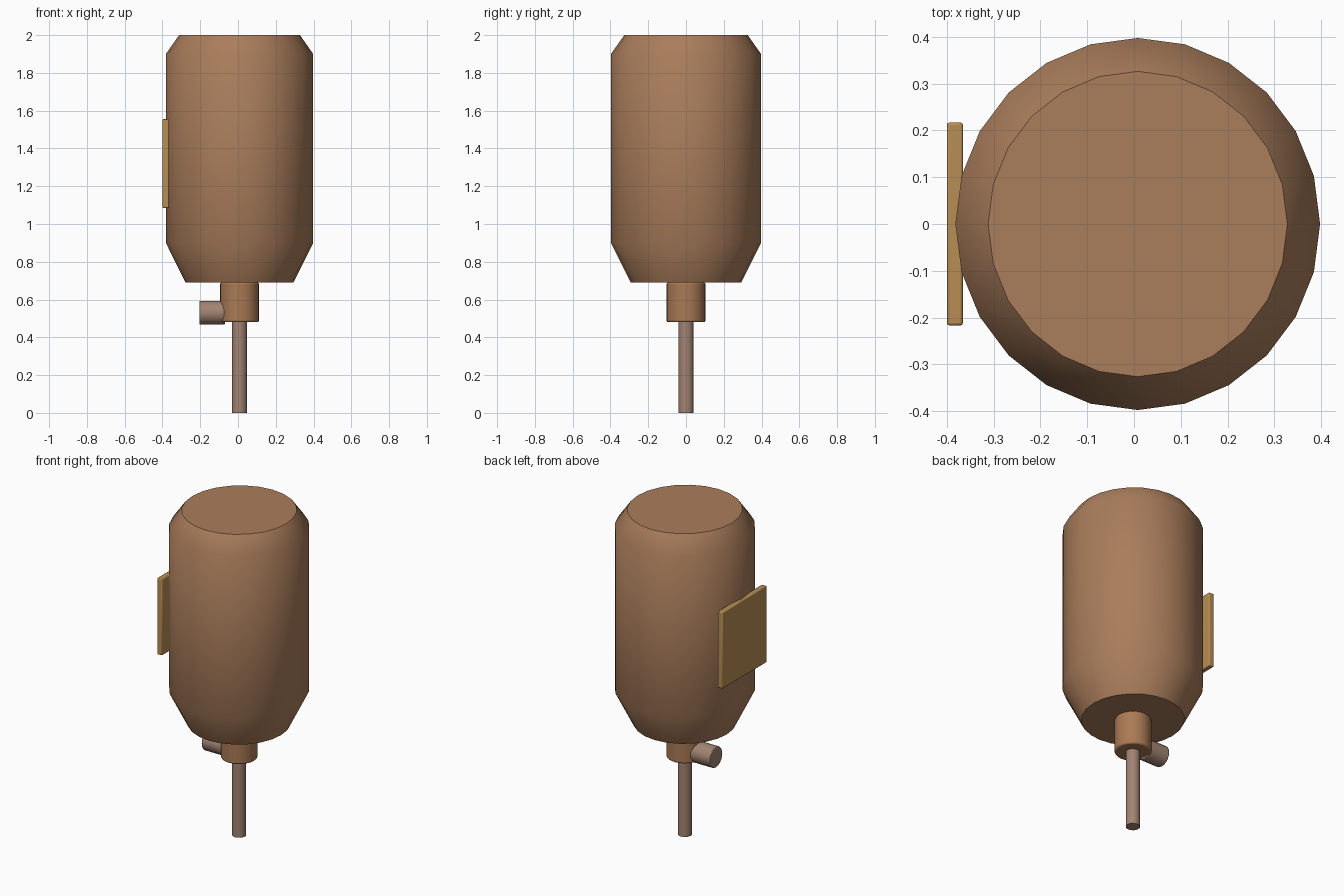
import bpy, bmesh, math
from mathutils import Matrix

if "Cube" in bpy.data.objects:
    bpy.data.objects.remove(bpy.data.objects["Cube"])

CX = 0.008  # axis of the tank


def material(name, rgb):
    m = bpy.data.materials.new(name)
    m.diffuse_color = (*rgb, 1)
    m.use_nodes = True
    m.node_tree.nodes["Principled BSDF"].inputs["Base Color"].default_value = m.diffuse_color
    return m


BROWN = material("warm brown", (0.40, 0.205, 0.105))
COPPER = material("copper brown", (0.40, 0.195, 0.09))
GREY = material("grey brown", (0.36, 0.23, 0.17))
OCHRE = material("ochre", (0.48, 0.27, 0.09))


def finish(bm, name, mat, angle, bevel=0):
    bmesh.ops.recalc_face_normals(bm, faces=bm.faces)
    me = bpy.data.meshes.new(name)
    bm.to_mesh(me)
    bm.free()
    ob = bpy.data.objects.new(name, me)
    bpy.context.collection.objects.link(ob)
    me.materials.append(mat)
    if bevel:
        b = ob.modifiers.new("soft edges", 'BEVEL')
        b.width, b.segments, b.limit_method = bevel, 2, 'ANGLE'
        b.angle_limit = math.radians(45)
    bpy.ops.object.select_all(action='DESELECT')
    ob.select_set(True)
    bpy.context.view_layer.objects.active = ob
    bpy.ops.object.shade_smooth_by_angle(angle=math.radians(angle))
    return ob


def lathe(name, profile, sides, mat, matrix, angle=42, bevel=0):
    """Capped solid of revolution from (radius, height) pairs."""
    bm = bmesh.new()
    rings = [[bm.verts.new((r * math.cos(math.tau * i / sides),
                            r * math.sin(math.tau * i / sides), z))
              for i in range(sides)] for r, z in profile]
    for a, b in zip(rings, rings[1:]):
        for i in range(sides):
            j = (i + 1) % sides
            bm.faces.new((a[i], a[j], b[j], b[i]))
    bm.faces.new(rings[0])
    bm.faces.new(rings[-1])
    bmesh.ops.transform(bm, matrix=matrix, verts=bm.verts)
    return finish(bm, name, mat, angle, bevel)


axis = Matrix.Translation((CX, 0, 0))

# Tank with tapered shoulders, very slightly oval
lathe("tank", [(0.286, 0.69), (0.39, 0.90), (0.39, 1.90), (0.32, 2.0)], 24, BROWN,
      axis @ Matrix.Diagonal((1, 1.02, 1, 1)))

# Neck under the tank and the thin pipe below it
lathe("neck", [(0.103, 0.48), (0.103, 0.69)], 24, COPPER, axis, bevel=0.008)
lathe("drop_pipe", [(0.04, 0.0), (0.04, 0.50)], 16, GREY, axis)

# Short side outlet pointing to -x
lathe("side_outlet", [(0.063, 0.07), (0.063, 0.205)], 20, GREY,
      Matrix.Translation((0, 0, 0.53)) @ Matrix.Rotation(-math.pi / 2, 4, 'Y'),
      bevel=0.004)

# Flat plate on the side of the tank
bm = bmesh.new()
bmesh.ops.create_cube(bm, size=1, matrix=Matrix.Translation((-0.383, 0, 1.32))
                      @ Matrix.Diagonal((0.034, 0.434, 0.47, 1)))
finish(bm, "side_plate", OCHRE, 35, bevel=0.005)
